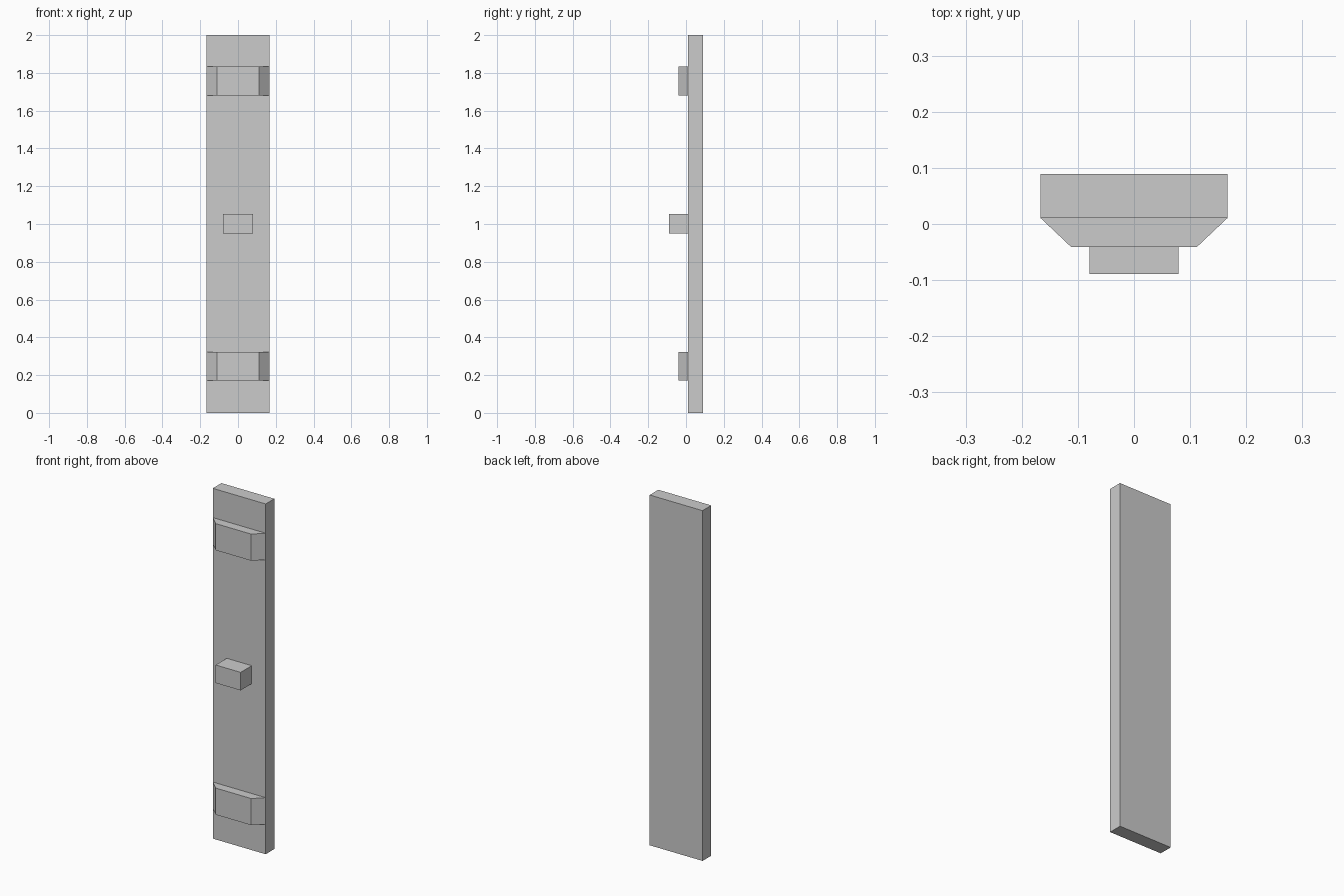
import bpy, bmesh

if "Cube" in bpy.data.objects:
    bpy.data.objects.remove(bpy.data.objects["Cube"])


def prism(name, outline, z0, z1):
    """Extrude a plan (x, y) outline vertically from z0 to z1."""
    bm = bmesh.new()
    base = bm.faces.new([bm.verts.new((x, y, z0)) for x, y in outline])
    ext = bmesh.ops.extrude_face_region(bm, geom=[base])
    top = [g for g in ext["geom"] if isinstance(g, bmesh.types.BMVert)]
    bmesh.ops.translate(bm, verts=top, vec=(0, 0, z1 - z0))
    bmesh.ops.recalc_face_normals(bm, faces=bm.faces)
    mesh = bpy.data.meshes.new(name)
    bm.to_mesh(mesh)
    bm.free()
    obj = bpy.data.objects.new(name, mesh)
    bpy.context.collection.objects.link(obj)
    return obj


def rect(half_w, y0, y1):
    return [(-half_w, y0), (half_w, y0), (half_w, y1), (-half_w, y1)]


HALF_W, BACK, FACE = 0.167, 0.089, 0.011

# Tall flat board
prism("board", rect(HALF_W, FACE, BACK), 0, 2)

# Chamfered cleats near both ends
cleat = [(-HALF_W, FACE), (-0.112, -0.041), (0.112, -0.041), (HALF_W, FACE)]
for label, z in (("lower", 0.247), ("upper", 1.757)):
    prism(label + "_cleat", cleat, z - 0.076, z + 0.076)

# Small block in the middle
prism("centre_block", rect(0.079, -0.089, FACE), 0.95, 1.053)
